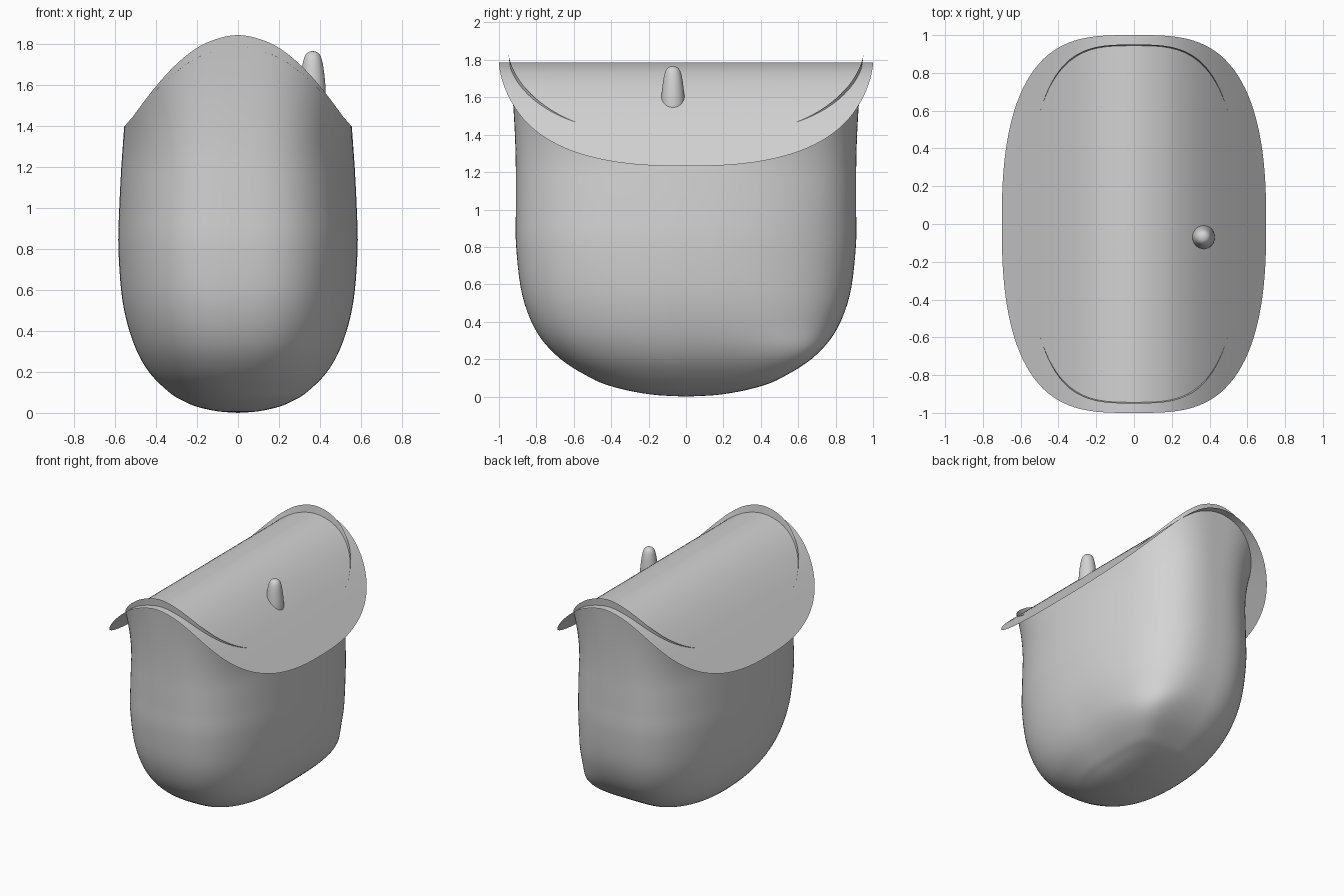
import bpy
import math

cube = bpy.data.objects.get("Cube")
if cube:
    bpy.data.objects.remove(cube, do_unlink=True)

grey = bpy.data.materials.new("plain grey")
grey.use_nodes = True
grey.diffuse_color = (0.65, 0.65, 0.65, 1)
for node in grey.node_tree.nodes:
    if node.type == 'BSDF_PRINCIPLED':
        node.inputs["Base Color"].default_value = grey.diffuse_color

SEGMENTS = 160


def spline(points, steps):
    """Smooth curve through tuples of any length."""
    out = []
    for i in range(len(points) - 1):
        a, b = points[max(i - 1, 0)], points[i]
        c, d = points[i + 1], points[min(i + 2, len(points) - 1)]
        for k in range(steps):
            t = k / steps
            out.append(tuple(
                q + t * (r - p) / 2 + t * t * (2 * p - 5 * q + 4 * r - s) / 2
                + t ** 3 * (3 * q - p - 3 * r + s) / 2
                for p, q, r, s in zip(a, b, c, d)))
    return out + [points[-1]]


def oval(rx, ry, px, py, boxy=1):
    """Rounded-rectangle outline; boxy sharpens the back left corner."""
    pts = []
    for i in range(SEGMENTS):
        a = 2 * math.pi * i / SEGMENTS
        c, s = math.cos(a), math.sin(a)
        sharp = boxy if c > 0 and s > 0 else 1
        low, high = 0.7, 1.5
        for _ in range(24):
            k = (low + high) / 2
            if abs(c * k) ** (px * sharp) + abs(s * k) ** (py * sharp) < 1:
                low = k
            else:
                high = k
        pts.append((rx * c * k, ry * s * k))
    return pts


def skin(name, pole, rings):
    """Smooth surface from a pole through successive rings."""
    n = len(rings[0])
    verts = [pole] + [v for ring in rings for v in ring]
    faces = [(0, 1 + (i + 1) % n, 1 + i) for i in range(n)]
    for r in range(len(rings) - 1):
        a, b = 1 + r * n, 1 + (r + 1) * n
        for i in range(n):
            j = (i + 1) % n
            faces.append((a + i, a + j, b + j, b + i))
    mesh = bpy.data.meshes.new(name)
    mesh.from_pydata(verts, [], faces)
    mesh.materials.append(grey)
    mesh.shade_smooth()
    obj = bpy.data.objects.new(name, mesh)
    bpy.context.collection.objects.link(obj)
    return obj


# Arched section of the flap, mirrored about the ridge
half = [(0, 1.787), (0.1, 1.772), (0.2, 1.734), (0.3, 1.667),
        (0.4, 1.575), (0.5, 1.465), (0.6, 1.349), (0.7, 1.232)]
arch = spline([(-half[1][0], half[1][1])] + half, 12)


def flap_height(x):
    x = abs(x)
    for (x0, z0), (x1, z1) in zip(arch, arch[1:]):
        if x0 <= x <= x1:
            return z0 + (z1 - z0) * (x - x0) / (x1 - x0)
    return arch[-1][1]


# Flap: thin arched sheet with a rounded outline
outline = oval(0.7, 1, 3.3, 2.5)
flap_rings = []
for r in range(1, 33):
    f = r / 32
    flap_rings.append([(x * f, y * f, flap_height(x * f)) for x, y in outline])
flap = skin("flap", (0, 0, flap_height(0)), flap_rings)
flap.data.flip_normals()

# Pouch: rounded bag (height, half width, half length, two roundness powers, boxiness)
levels = spline([(0, 0, 0, 2.1, 2, 1), (0.008, 0.1, 0.16, 2.1, 2, 1.2),
                 (0.03, 0.2, 0.3, 2.2, 2, 1.6), (0.06, 0.27, 0.415, 2.3, 2.1, 2.2),
                 (0.1, 0.335, 0.51, 2.4, 2.1, 2.8), (0.2, 0.435, 0.67, 2.5, 2.1, 2.6),
                 (0.34, 0.51, 0.795, 2.6, 2.15, 1.5), (0.54, 0.563, 0.875, 2.7, 2.15, 1.12),
                 (0.8, 0.584, 0.908, 2.8, 2.15, 1), (1.0, 0.58, 0.91, 2.8, 2.15, 1),
                 (1.2, 0.57, 0.91, 2.8, 2.15, 1)], 5)
pouch_rings = [[(x, y, level[0]) for x, y in oval(*level[1:])]
               for level in levels[1:]]

# Flared lip that follows the arch and pokes through the flap at both ends
lip = oval(0.556, 0.95, 3.3, 2.5)
top = [flap_height(x) + max(0.058 * (1 - (x / 0.5) ** 2), -0.003) for x, y in lip]
for k in range(1, 13):
    s = k / 12
    ring = oval(0.57 - 0.014 * s, 0.91 + 0.04 * s ** 1.8,
                2.8 + 0.5 * s * s, 2.15 + 0.35 * s * s)
    pouch_rings.append([(x, y, 1.2 + s * (h - 1.2)) for (x, y), h in zip(ring, top)])
skin("pouch", (0, 0, 0), pouch_rings)

# Peg: tapered rounded knob on the left slope
peg_profile = spline([(1.49, 0), (1.495, 0.035), (1.53, 0.06), (1.58, 0.063),
                      (1.65, 0.057), (1.71, 0.048), (1.745, 0.037),
                      (1.762, 0.02), (1.767, 0)], 4)
peg_rings = [[(x, y, z) for x, y in oval(max(r, 0.0005), max(r, 0.0005), 2, 2)]
             for z, r in peg_profile[1:]]
peg = skin("peg", (0, 0, 1.49), peg_rings)
peg.location = (0.365, -0.07, 0)
